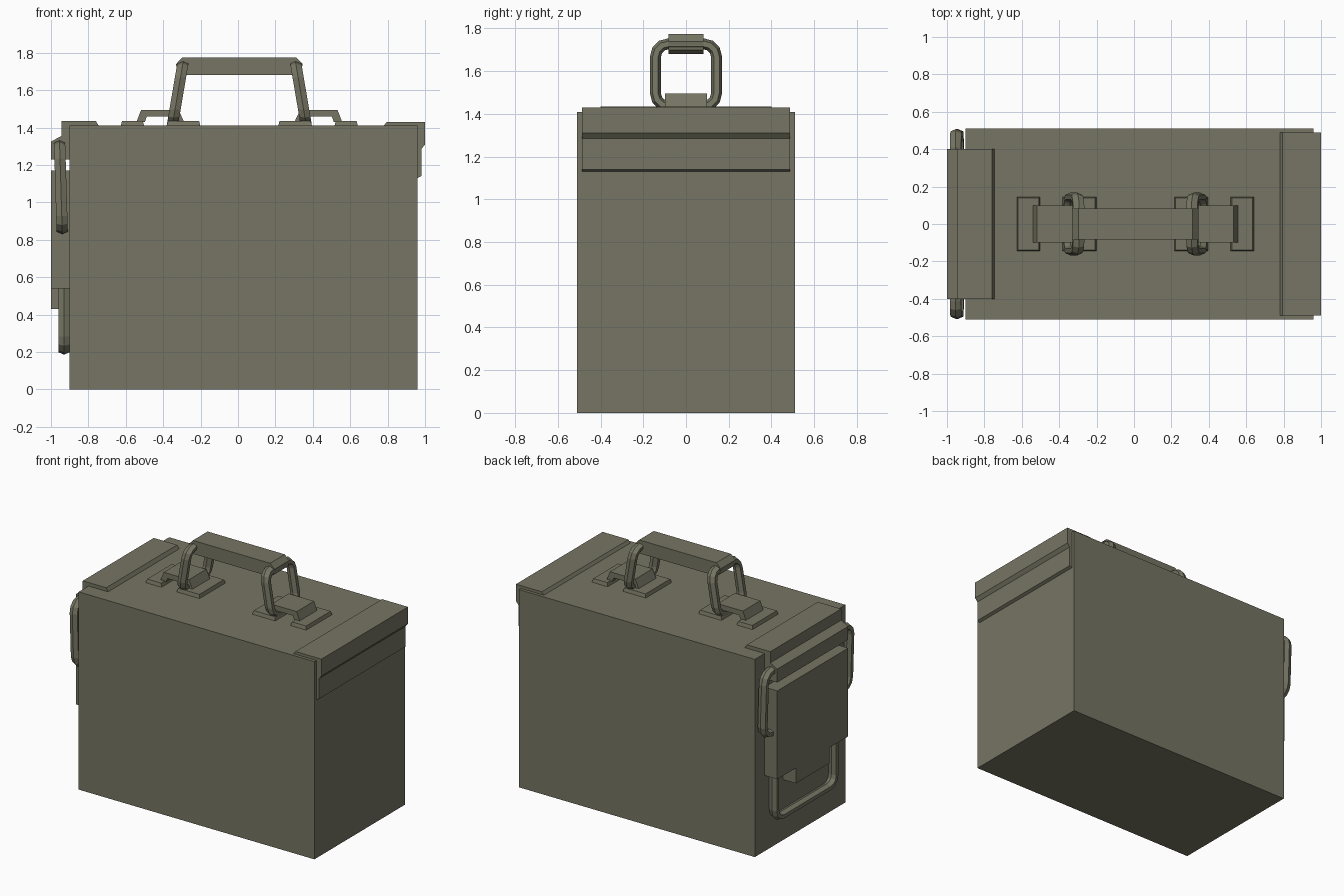
import bpy, bmesh, math

if "Cube" in bpy.data.objects:
    bpy.data.objects.remove(bpy.data.objects["Cube"])

olive = bpy.data.materials.new("olive_drab")
olive.diffuse_color = (0.18, 0.177, 0.125, 1)
olive.use_nodes = True
olive.node_tree.nodes["Principled BSDF"].inputs["Base Color"].default_value = olive.diffuse_color


def finish(name, bm):
    bmesh.ops.recalc_face_normals(bm, faces=bm.faces)
    me = bpy.data.meshes.new(name)
    bm.to_mesh(me)
    bm.free()
    me.materials.append(olive)
    ob = bpy.data.objects.new(name, me)
    bpy.context.collection.objects.link(ob)
    return ob


def extrude_profile(name, pts, y):
    """Extrude an x-z profile from -y to +y."""
    bm = bmesh.new()
    face = bm.faces.new([bm.verts.new((px, -y, pz)) for px, pz in pts])
    out = bmesh.ops.extrude_face_region(bm, geom=[face])
    for v in out["geom"]:
        if isinstance(v, bmesh.types.BMVert):
            v.co.y = y
    return finish(name, bm)


def box(name, x0, x1, y, z0, z1, chamfer=0.0):
    """Box centred on y = 0, its top edges drawn in by chamfer."""
    bm = bmesh.new()
    bmesh.ops.create_cube(bm, size=1)
    for v in bm.verts:
        c = chamfer if v.co.z > 0 else 0
        v.co = ((x0 + c if v.co.x < 0 else x1 - c),
                math.copysign(y - c, v.co.y),
                z1 if v.co.z > 0 else z0)
    return finish(name, bm)


def wire_loop(name, half_w, z0, z1, r, x_of_z, thick=0.026, perp=0.03, seg=3):
    """Closed rounded-rectangle wire in the y-z plane, six-sided section."""
    section = [(thick, 0), (thick / 2, perp), (-thick / 2, perp),
               (-thick, 0), (-thick / 2, -perp), (thick / 2, -perp)]
    bm = bmesh.new()
    rings = []
    corners = [(1, 1, 0), (-1, 1, 90), (-1, -1, 180), (1, -1, 270)]
    for sy, sz, start in corners:
        cy = sy * (half_w - r)
        cz = z1 - r if sz > 0 else z0 + r
        for k in range(seg + 1):
            a = math.radians(start + 90 * k / seg)
            ring = []
            for d, e in section:
                z = cz + (r + d) * math.sin(a)
                ring.append(bm.verts.new((x_of_z(z) + e, cy + (r + d) * math.cos(a), z)))
            rings.append(ring)
    for i, ring in enumerate(rings):
        nxt = rings[(i + 1) % len(rings)]
        for j in range(6):
            k = (j + 1) % 6
            bm.faces.new((ring[j], ring[k], nxt[k], nxt[j]))
    return finish(name, bm)


# Main can
box("can_body", -0.90, 0.96, 0.51, 0, 1.41)

# Hinge cover on the right end
extrude_profile("hinge_cover", [
    (0.78, 1.40), (0.78, 1.41), (0.795, 1.43), (1.0, 1.43), (1.0, 1.31),
    (0.98, 1.285), (0.98, 1.14), (0.96, 1.13), (0.95, 1.13), (0.95, 1.40)], 0.488)

# Latch hook folded over the left end
extrude_profile("latch_hook", [
    (-0.745, 1.40), (-0.745, 1.41), (-0.76, 1.435), (-0.945, 1.435),
    (-0.945, 1.355), (-1.0, 1.325), (-1.0, 1.23), (-0.89, 1.23), (-0.89, 1.40)], 0.40)

# Latch plate and its pull tab
box("latch_plate", -1.0, -0.895, 0.40, 0.54, 1.17)
box("latch_tab", -1.0, -0.895, 0.19, 0.43, 0.55)

# Latch wires
wire_loop("upper_latch_wire", 0.482, 0.857, 1.305, 0.07,
          lambda z: -0.94 - 0.03 * (z - 0.85))
wire_loop("lower_latch_wire", 0.335, 0.212, 0.68, 0.07, lambda z: -0.93)

# Carry handle: mounts, bridges and swinging wires, mirrored left and right
MID = 0.007
for side, s in (("left", -1), ("right", 1)):
    def span(a, b):
        return sorted((MID + s * a, MID + s * b))
    box(side + "_outer_mount", *span(0.508, 0.635), 0.147, 1.405, 1.435, 0.008)
    box(side + "_inner_mount", *span(0.207, 0.39), 0.147, 1.405, 1.435, 0.008)
    extrude_profile(side + "_handle_bridge", [
        (MID + s * px, pz) for px, pz in (
            (0.55, 1.43), (0.525, 1.495), (0.325, 1.495), (0.295, 1.43),
            (0.335, 1.43), (0.345, 1.458), (0.495, 1.458), (0.505, 1.43))], 0.098)
    wire_loop(side + "_handle_wire", 0.143, 1.436, 1.728, 0.06,
              lambda z: MID + s * (0.355 - 0.17 * (z - 1.43)))

# Handle grip
extrude_profile("handle_grip", [
    (MID + px, pz) for px, pz in (
        (-0.305, 1.775), (0.305, 1.775), (0.338, 1.74), (0.333, 1.70),
        (0.30, 1.68), (-0.30, 1.68), (-0.333, 1.70), (-0.338, 1.74))], 0.083)
